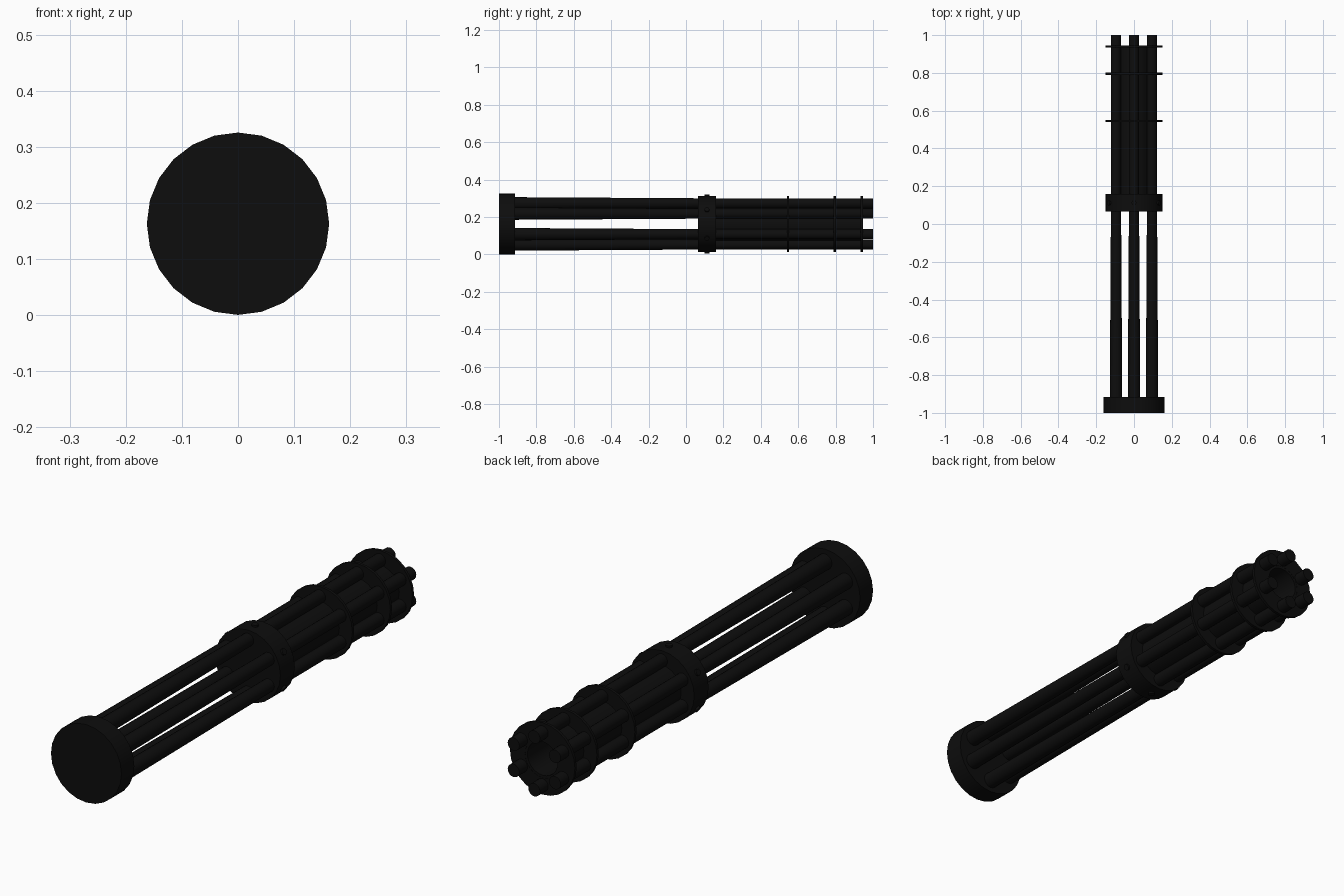
import bpy, bmesh, math
from mathutils import Matrix, Vector

if "Cube" in bpy.data.objects:
    bpy.data.objects.remove(bpy.data.objects["Cube"], do_unlink=True)

CZ = 0.163      # height of the central axis
ORBIT = 0.11    # distance of each barrel from the axis

black = bpy.data.materials.new("gunmetal_black")
black.diffuse_color = (0.004, 0.004, 0.004, 1)
black.use_nodes = True
black.node_tree.nodes["Principled BSDF"].inputs["Base Color"].default_value = (0.004, 0.004, 0.004, 1)


def lathe(name, profile, sides, x=0.0, z=CZ, closed=False):
    """Spin (radius, y) points around an axis along y; caps the ends unless closed."""
    bm = bmesh.new()
    rings = []
    for r, y in profile:
        rings.append([bm.verts.new((x + r * math.cos(2 * math.pi * i / sides), y,
                                    z + r * math.sin(2 * math.pi * i / sides)))
                      for i in range(sides)])
    pairs = list(zip(rings, rings[1:]))
    if closed:
        pairs.append((rings[-1], rings[0]))
    else:
        bm.faces.new(rings[0])
        bm.faces.new(rings[-1])
    for a, b in pairs:
        for i in range(sides):
            j = (i + 1) % sides
            bm.faces.new((a[i], a[j], b[j], b[i]))
    return finish(name, bm)


def finish(name, bm):
    bmesh.ops.recalc_face_normals(bm, faces=bm.faces)
    mesh = bpy.data.meshes.new(name)
    bm.to_mesh(mesh)
    bm.free()
    mesh.materials.append(black)
    obj = bpy.data.objects.new(name, mesh)
    bpy.context.collection.objects.link(obj)
    bpy.ops.object.select_all(action='DESELECT')
    obj.select_set(True)
    bpy.context.view_layer.objects.active = obj
    bpy.ops.object.shade_smooth_by_angle(angle=math.radians(30))
    return obj


def tube(name, inner, outer, y0, y1, sides=24):
    return lathe(name, [(inner, y0), (outer, y0), (outer, y1), (inner, y1)], sides, closed=True)


# Front disc and middle collar
lathe("front_disc", [(0.1625, -1.0), (0.1625, -0.915)], 24)
lathe("middle_collar", [(0.15, 0.065), (0.15, 0.16)], 24)

# Hollow core of the rear half, and its thin clamp rings
tube("rear_core", 0.07, 0.09, 0.15, 0.945)
for i, y in enumerate((0.545, 0.795, 0.94)):
    tube(f"clamp_ring_{i + 1}", 0.08, 0.15, y - 0.006, y + 0.006)

# Six tapering barrels, and a bolt on the collar over each one
for i in range(6):
    a = math.radians(30 + 60 * i)
    out = Vector((math.cos(a), 0, math.sin(a)))
    lathe(f"barrel_{i + 1}", [(0.033, -0.93), (0.027, 0.07), (0.027, 1.0)], 16,
          x=ORBIT * out.x, z=CZ + ORBIT * out.z)
    bm = bmesh.new()
    spin = Vector((0, 0, 1)).rotation_difference(out).to_matrix().to_4x4()
    centre = Vector((0, 0.112, CZ)) + out * 0.147
    bmesh.ops.create_cone(bm, cap_ends=True, segments=12, radius1=0.013, radius2=0.013,
                          depth=0.02, matrix=Matrix.Translation(centre) @ spin)
    finish(f"collar_bolt_{i + 1}", bm)
